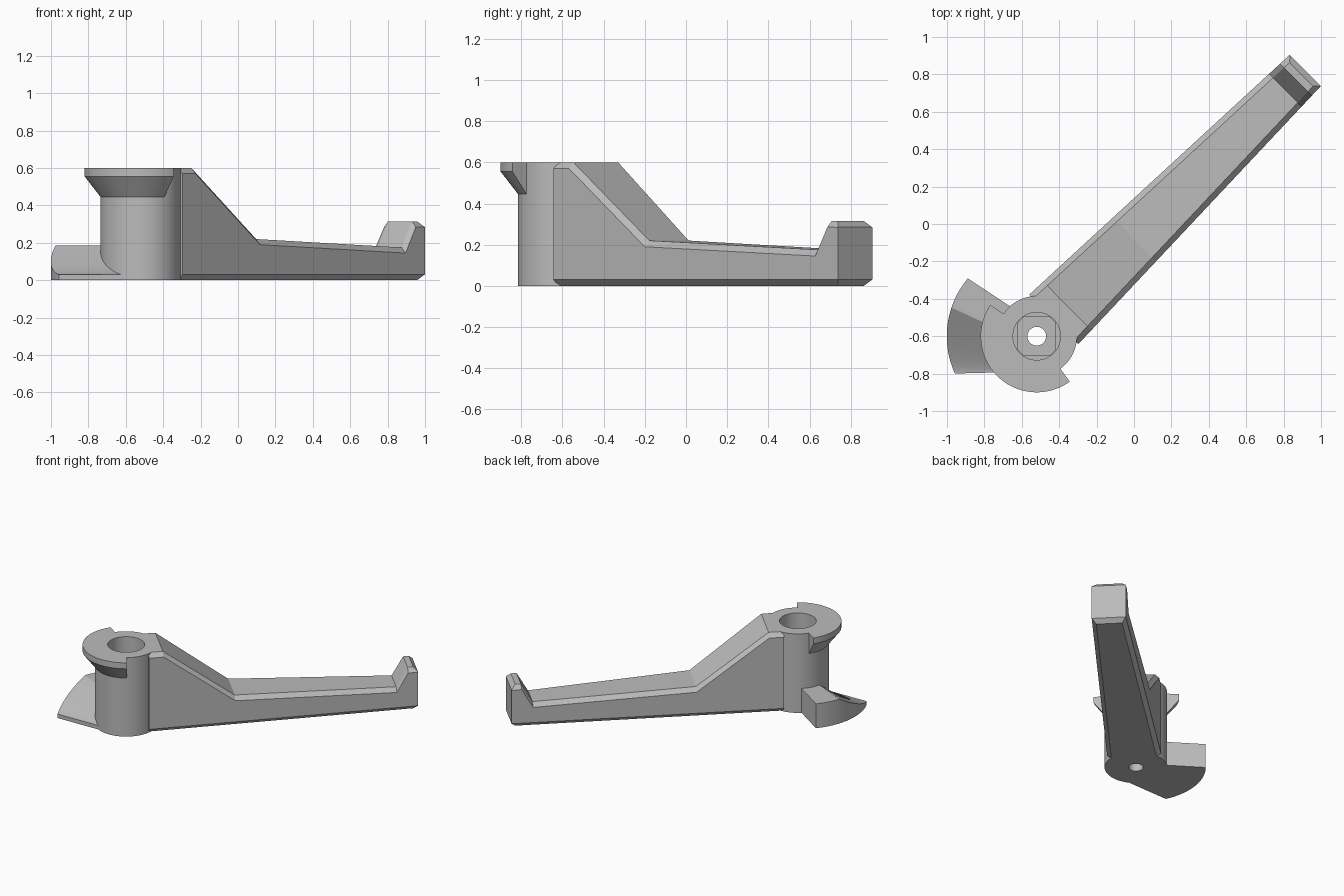
import bpy, bmesh
from math import sin, cos, radians, pi

cube = bpy.data.objects.get("Cube")
if cube:
    bpy.data.objects.remove(cube, do_unlink=True)

HUB = (-0.52, -0.60, 0.0)   # pivot of the lever
ARM_ANGLE = radians(44.7)

grey = bpy.data.materials.new("plain grey")
grey.use_nodes = True
grey.diffuse_color = (0.5, 0.5, 0.5, 1)
grey.node_tree.nodes["Principled BSDF"].inputs["Base Color"].default_value = (0.5, 0.5, 0.5, 1)


def polar(r, a):
    return r * cos(a), r * sin(a)


def make_object(name, bm, turn=0.0):
    bmesh.ops.recalc_face_normals(bm, faces=bm.faces[:])
    mesh = bpy.data.meshes.new(name)
    bm.to_mesh(mesh)
    bm.free()
    mesh.materials.append(grey)
    obj = bpy.data.objects.new(name, mesh)
    obj.location = HUB
    obj.rotation_euler.z = turn
    bpy.context.collection.objects.link(obj)
    return obj


def loft(name, sections, turn=0.0):
    """Skin a row of closed sections and cap both ends."""
    bm = bmesh.new()
    rings = [[bm.verts.new(p) for p in s] for s in sections]
    n = len(rings[0])
    for a, b in zip(rings, rings[1:]):
        for i in range(n):
            j = (i + 1) % n
            bm.faces.new((a[i], a[j], b[j], b[i]))
    bm.faces.new(rings[0])
    bm.faces.new(rings[-1])
    return make_object(name, bm, turn)


def prism(name, outline, z0, z1):
    return loft(name, [[(x, y, z) for x, y in outline] for z in (z0, z1)])


def circle(r, n=96):
    return [polar(r, 2 * pi * i / n) for i in range(n)]


def cut(obj, cutter):
    mod = obj.modifiers.new("cut", 'BOOLEAN')
    mod.operation = 'DIFFERENCE'
    mod.solver = 'EXACT'
    mod.object = cutter
    bpy.context.view_layer.objects.active = obj
    bpy.ops.object.modifier_apply(modifier=mod.name)
    bpy.data.objects.remove(cutter, do_unlink=True)


# Hub with round bore, square socket and through hole
hub = prism("hub", circle(0.215), 0, 0.6)
bpy.context.view_layer.update()
socket = [polar(0.124, radians(90 * k + s)) for k in range(4) for s in (-35, 35)]
for outline, z0, z1 in ((circle(0.127), 0.3, 0.7), (socket, 0.12, 0.35), (circle(0.05, 48), -0.1, 0.2)):
    cutter = prism("bore_cutter", outline, z0, z1)
    cutter.hide_render = True
    bpy.context.view_layer.update()
    cut(hub, cutter)

# Flared flange covering part of the hub top
rim = ((0.2, 0.445), (0.215, 0.445), (0.3, 0.555), (0.3, 0.6), (0.2, 0.6))
flange = loft("flange", [[(*polar(r, radians(146 + 160 * i / 48)), z) for r, z in rim]
                         for i in range(49)])

# Ramped cam tongue at the foot of the hub
STEPS = 36
FLAT = 0.67
sections = []
for i in range(STEPS + 1):
    t = i / STEPS
    inner = polar(0.205, radians(248 - 117 * t))
    outer = polar(0.481, radians(204.5 - 64.5 * t))
    top = 0.03 + 0.155 * min(1, t / FLAT) ** 1.4
    sections.append([(*inner, 0), (*outer, 0), (*outer, top), (*inner, top)])
tongue = loft("cam_tongue", sections)


# Tapered, chamfered lever arm with an upturned tip
def arm_section(u, bottom, top, c):
    w = 0.187 - 0.0361 * (u - 0.11)
    half = [(w - c, bottom), (w, bottom + c), (w, top - c), (w - c, top)]
    return [(u, v, z) for v, z in half] + [(u, -v, z) for v, z in reversed(half)]


stations = ((0.128, 0, 0.6, 0.03), (0.23, 0, 0.6, 0.03), (0.735, 0, 0.22, 0.03),
            (1.87, 0, 0.175, 0.03), (1.95, 0, 0.315, 0.03), (1.99, 0, 0.315, 0.03),
            (2.02, 0.03, 0.285, 0.002))
arm = loft("lever_arm", [arm_section(*s) for s in stations], ARM_ANGLE)

# Smooth the round parts, keep hard edges
for obj in (hub, flange, tongue):
    bpy.ops.object.select_all(action='DESELECT')
    obj.select_set(True)
    bpy.context.view_layer.objects.active = obj
    bpy.ops.object.shade_smooth_by_angle(angle=radians(25))
